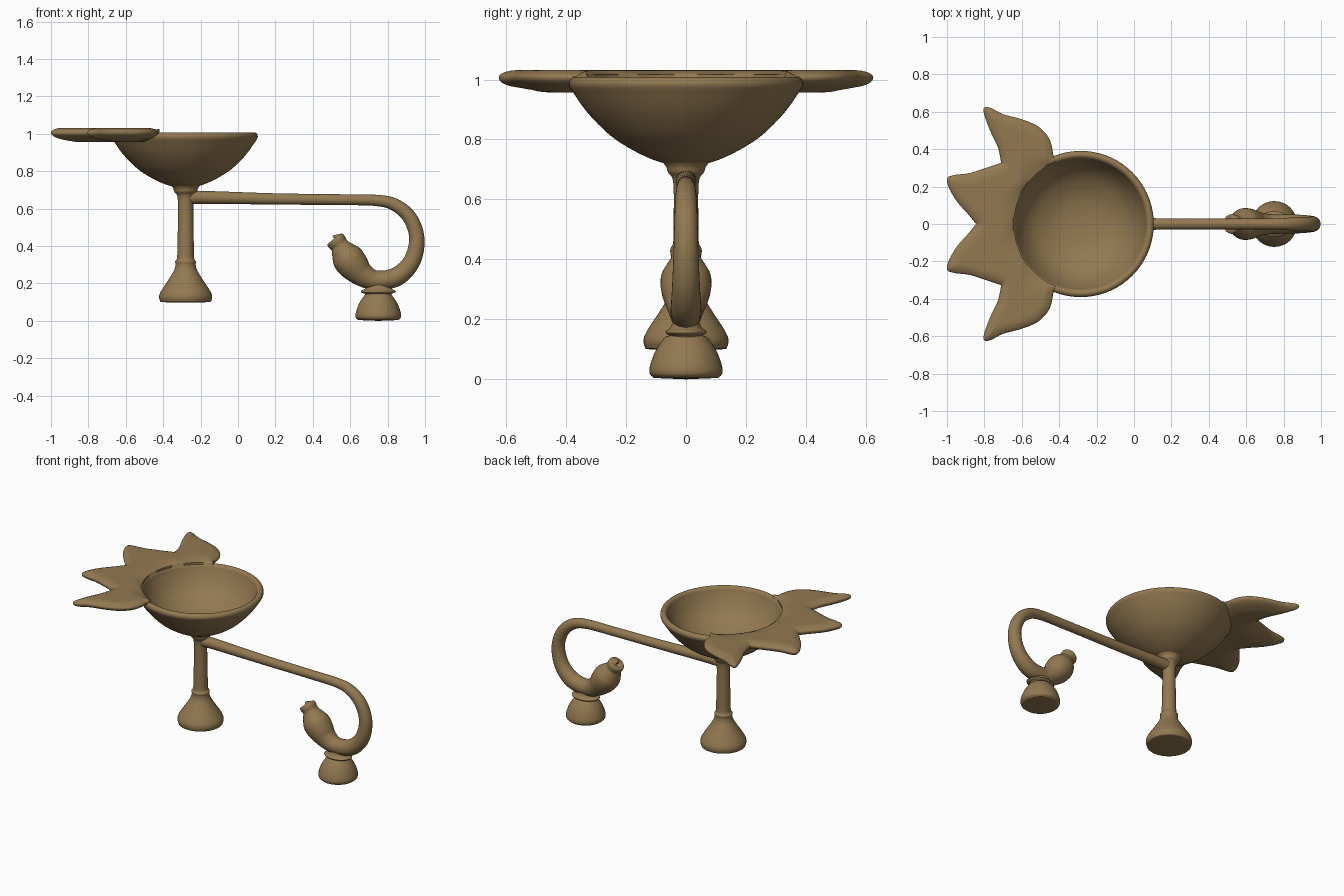
import bpy, bmesh, math
from mathutils import Vector

if "Cube" in bpy.data.objects:
    bpy.data.objects.remove(bpy.data.objects["Cube"])

mat = bpy.data.materials.new("aged bronze")
mat.diffuse_color = (0.29, 0.19, 0.083, 1)
mat.use_nodes = True
mat.node_tree.nodes["Principled BSDF"].inputs["Base Color"].default_value = mat.diffuse_color
BX = -0.285  # bowl axis


def catmull(pts, n):
    """Smooth open curve through points of any dimension."""
    p = [Vector(q) for q in pts]
    p = [p[0]] + p + [p[-1]]
    out = []
    for i in range(1, len(p) - 2):
        a, b, c, d = p[i - 1:i + 3]
        for k in range(n):
            t = k / n
            out.append(0.5 * (2 * b + (c - a) * t + (2 * a - 5 * b + 4 * c - d) * t * t
                              + (3 * b - a - 3 * c + d) * t ** 3))
    return out + [p[-1]]


def finish(name, bm, angle=60):
    bmesh.ops.recalc_face_normals(bm, faces=bm.faces[:])
    me = bpy.data.meshes.new(name)
    bm.to_mesh(me)
    bm.free()
    ob = bpy.data.objects.new(name, me)
    bpy.context.collection.objects.link(ob)
    me.materials.append(mat)
    bpy.context.view_layer.objects.active = ob
    ob.select_set(True)
    bpy.ops.object.shade_smooth_by_angle(angle=math.radians(angle))
    ob.select_set(False)
    return ob


def skin(name, rings):
    """Bridge successive closed rings and cap both ends."""
    bm = bmesh.new()
    vs = [[bm.verts.new(c) for c in r] for r in rings]
    n = len(vs[0])
    for a, b in zip(vs, vs[1:]):
        for i in range(n):
            j = (i + 1) % n
            bm.faces.new((a[i], a[j], b[j], b[i]))
    bm.faces.new(vs[0])
    bm.faces.new(vs[-1][::-1])
    return finish(name, bm)


def lathe(name, x, prof, seg=48, sub=4, ys=1.0):
    ang = [2 * math.pi * i / seg for i in range(seg)]
    skin(name, [[(x + max(r, 0.004) * math.cos(a), ys * max(r, 0.004) * math.sin(a), z)
                 for a in ang] for r, z in catmull(prof, sub)])


def tube(name, path, seg=28, sub=8):
    pts = catmull(path, sub)
    rings = []
    for i, p in enumerate(pts):
        q, s = pts[max(i - 1, 0)], pts[min(i + 1, len(pts) - 1)]
        t = Vector((s[0] - q[0], s[1] - q[1])).normalized()
        ring = []
        for k in range(seg):
            a = 2 * math.pi * k / seg
            u = p[2] * math.cos(a)
            ring.append((p[0] - t[1] * u, p[2] * math.sin(a), p[1] + t[0] * u))
        rings.append(ring)
    skin(name, rings)


# bowl: outside, rim, then inside
lathe("bowl", BX, [(0.0, 0.715), (0.07, 0.72), (0.15, 0.75), (0.235, 0.80), (0.292, 0.85),
                   (0.337, 0.90), (0.372, 0.95), (0.39, 0.98), (0.386, 1.0), (0.37, 1.008),
                   (0.353, 0.998), (0.34, 0.965), (0.305, 0.90), (0.25, 0.84), (0.16, 0.79),
                   (0.07, 0.77), (0.0, 0.767)], seg=72)

# stem with collar and bell foot
lathe("stem_and_foot", -0.28, [(0.09, 0.735), (0.068, 0.712), (0.06, 0.69), (0.043, 0.66),
                               (0.041, 0.55), (0.044, 0.40), (0.046, 0.335), (0.056, 0.318),
                               (0.054, 0.30), (0.062, 0.27), (0.092, 0.22), (0.128, 0.165),
                               (0.141, 0.135), (0.138, 0.11), (0.12, 0.10), (0.0, 0.10)])

# long arm curling into a bulb with a flared mouth
tube("curled_arm", [(-0.27, 0.66, 0.036), (-0.15, 0.66, 0.034), (0.2, 0.652, 0.03),
                    (0.55, 0.648, 0.029), (0.74, 0.644, 0.03), (0.84, 0.62, 0.034),
                    (0.92, 0.55, 0.038), (0.956, 0.44, 0.041), (0.93, 0.32, 0.046),
                    (0.85, 0.237, 0.051), (0.74, 0.217, 0.052), (0.67, 0.245, 0.064),
                    (0.62, 0.293, 0.082), (0.585, 0.338, 0.084), (0.558, 0.378, 0.064),
                    (0.543, 0.402, 0.05), (0.53, 0.42, 0.052), (0.521, 0.432, 0.052),
                    (0.515, 0.44, 0.042), (0.514, 0.441, 0.004)])

# small foot under the arm with oval collar
lathe("arm_collar", 0.75, [(0.05, 0.22), (0.062, 0.19), (0.072, 0.172), (0.092, 0.161),
                           (0.09, 0.152), (0.07, 0.143), (0.07, 0.12)], ys=0.73)
lathe("arm_foot", 0.75, [(0.0, 0.15), (0.06, 0.145), (0.08, 0.128), (0.104, 0.09),
                         (0.12, 0.045), (0.121, 0.02), (0.11, 0.007), (0.095, 0.004),
                         (0.0, 0.0)])

# leaf fan: half outline of two leaves, mirrored in y
LEAF1 = [(-0.43, 0.36), (-0.45, 0.45), (-0.51, 0.52), (-0.60, 0.56), (-0.70, 0.587),
         (-0.765, 0.62), (-0.80, 0.622), (-0.802, 0.59), (-0.77, 0.50), (-0.728, 0.41),
         (-0.71, 0.327)]
LEAF2 = [(-0.71, 0.327), (-0.79, 0.30), (-0.88, 0.272), (-0.96, 0.262), (-0.998, 0.245),
         (-0.992, 0.20), (-0.95, 0.125), (-0.885, 0.05), (-0.845, 0.0)]
half = catmull(LEAF1, 5)[:-1] + catmull(LEAF2, 6)
outline = half + [Vector((p.x, -p.y)) for p in half[-2::-1]]
N = len(half) - 1
STEPS = [0, 0.06, 0.14, 0.25, 0.37, 0.5, 0.62, 0.73, 0.82, 0.89, 0.94, 0.975, 0.992, 1]


def edge_distance(p):
    best = 9
    for a, b in zip(outline, outline[1:]):
        d = b - a
        t = max(0, min(1, (p - a).dot(d) / d.length_squared))
        best = min(best, (p - a - d * t).length)
    return best


bm = bmesh.new()
tops, bots = [], []
for i, o in enumerate(outline):
    a = math.radians(112 + 68 * i / N)
    c = Vector((BX + 0.357 * math.cos(a), 0.357 * math.sin(a)))
    top, bot = [], []
    for t in STEPS:
        p = c.lerp(o, t)
        d = 0 if t == 1 else edge_distance(p)
        lift = min(1, 0.35 + t * 4)
        zt = 1.008 + 0.024 * math.sqrt(min(1, d / 0.04)) * lift
        zb = 1.006 - 0.05 * math.sqrt(min(1, d / 0.10))
        v = bm.verts.new((p.x, p.y, zt))
        top.append(v)
        bot.append(v if t == 1 else bm.verts.new((p.x, p.y, zb)))
    tops.append(top)
    bots.append(bot)
for i in range(len(outline) - 1):
    for grid in (tops, bots):
        for k in range(len(STEPS) - 1):
            bm.faces.new((grid[i][k], grid[i + 1][k], grid[i + 1][k + 1], grid[i][k + 1]))
    bm.faces.new((tops[i][0], tops[i + 1][0], bots[i + 1][0], bots[i][0]))
for i in (0, -1):  # close the two side ends
    for k in range(len(STEPS) - 1):
        bm.faces.new(list(dict.fromkeys((tops[i][k], tops[i][k + 1],
                                         bots[i][k + 1], bots[i][k]))))
finish("leaf_fan", bm, 70)
